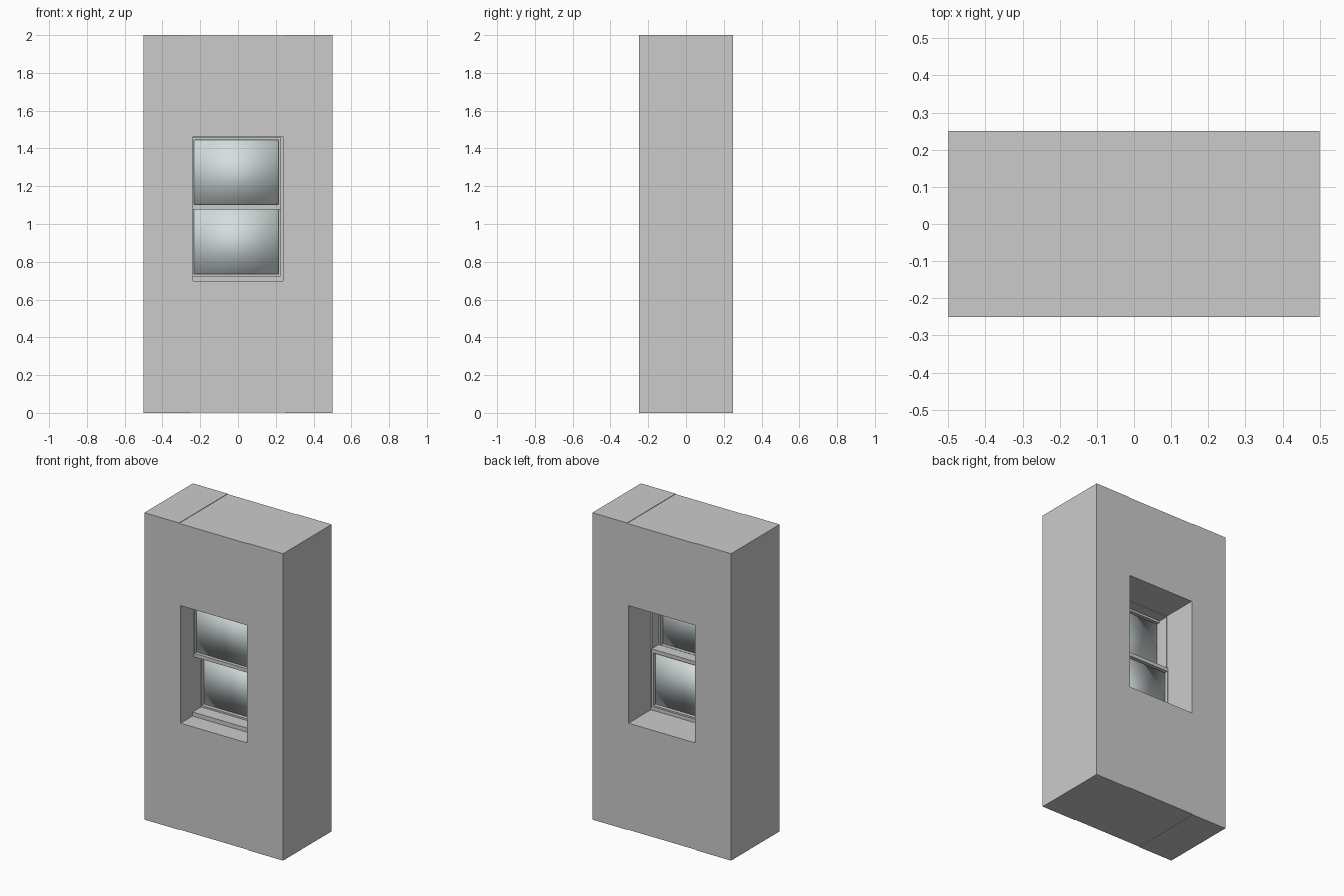
import bpy

if "Cube" in bpy.data.objects:
    bpy.data.objects.remove(bpy.data.objects["Cube"])

glass_mat = bpy.data.materials.new("pale_glass")
glass_mat.diffuse_color = (0.66, 0.73, 0.73, 1)
glass_mat.use_nodes = True
glass_mat.node_tree.nodes["Principled BSDF"].inputs["Base Color"].default_value = glass_mat.diffuse_color


def box(name, x, y, z):
    """Box from (min, max) ranges on each axis."""
    bpy.ops.mesh.primitive_cube_add(size=1, location=[sum(r) / 2 for r in (x, y, z)])
    ob = bpy.context.object
    ob.name = name
    ob.scale = [r[1] - r[0] for r in (x, y, z)]
    bpy.ops.object.transform_apply(location=False, rotation=False, scale=True)
    return ob


def ring(name, x, y, z, left, right, bottom, top):
    """Rectangular surround made of two uprights and two rails."""
    x0, x1 = x[0] + left, x[1] - right
    box(name + "_left", (x[0], x0), y, z)
    box(name + "_right", (x1, x[1]), y, z)
    box(name + "_bottom", (x0, x1), y, (z[0], z[0] + bottom))
    box(name + "_top", (x0, x1), y, (z[1] - top, z[1]))


# Wall: two piers with a slightly recessed apron and lintel between them
DEPTH = (-0.25, 0.25)
for side, x in (("left", (-0.5, -0.25)), ("right", (0.25, 0.5))):
    box("wall_pier_" + side, x, DEPTH, (0, 2))
box("wall_apron", (-0.25, 0.25), DEPTH, (0.003, 0.672))
box("wall_lintel", (-0.25, 0.25), DEPTH, (1.497, 1.997)[0:1] + (1.997,))

# Lining boards around the whole depth of the opening
ring("opening_lining", (-0.25, 0.25), DEPTH, (0.672, 1.497), 0.011, 0.011, 0.026, 0.033)

# Fixed window frame inside the lining
ring("window_frame", (-0.239, 0.239), (-0.128, 0.02), (0.698, 1.464),
     0.002, 0.013, 0.027, 0.006)

# Two sliding sashes: upper one outside, lower one inside
for name, y, z in (("upper", (-0.113, -0.045), (1.078, 1.458)),
                   ("lower", (-0.042, 0.03), (0.725, 1.102))):
    bottom = 0.024 if name == "upper" else 0.011
    top = 0.014 if name == "upper" else 0.024
    ring(name + "_sash", (-0.239, 0.226), y, z, 0.005, 0.012, bottom, top)
    mid = sum(y) / 2
    pane = box(name + "_pane", (-0.234, 0.214), (mid - 0.012, mid + 0.012),
               (z[0] + bottom, z[1] - top))
    pane.data.materials.append(glass_mat)
    bpy.ops.object.shade_smooth()
